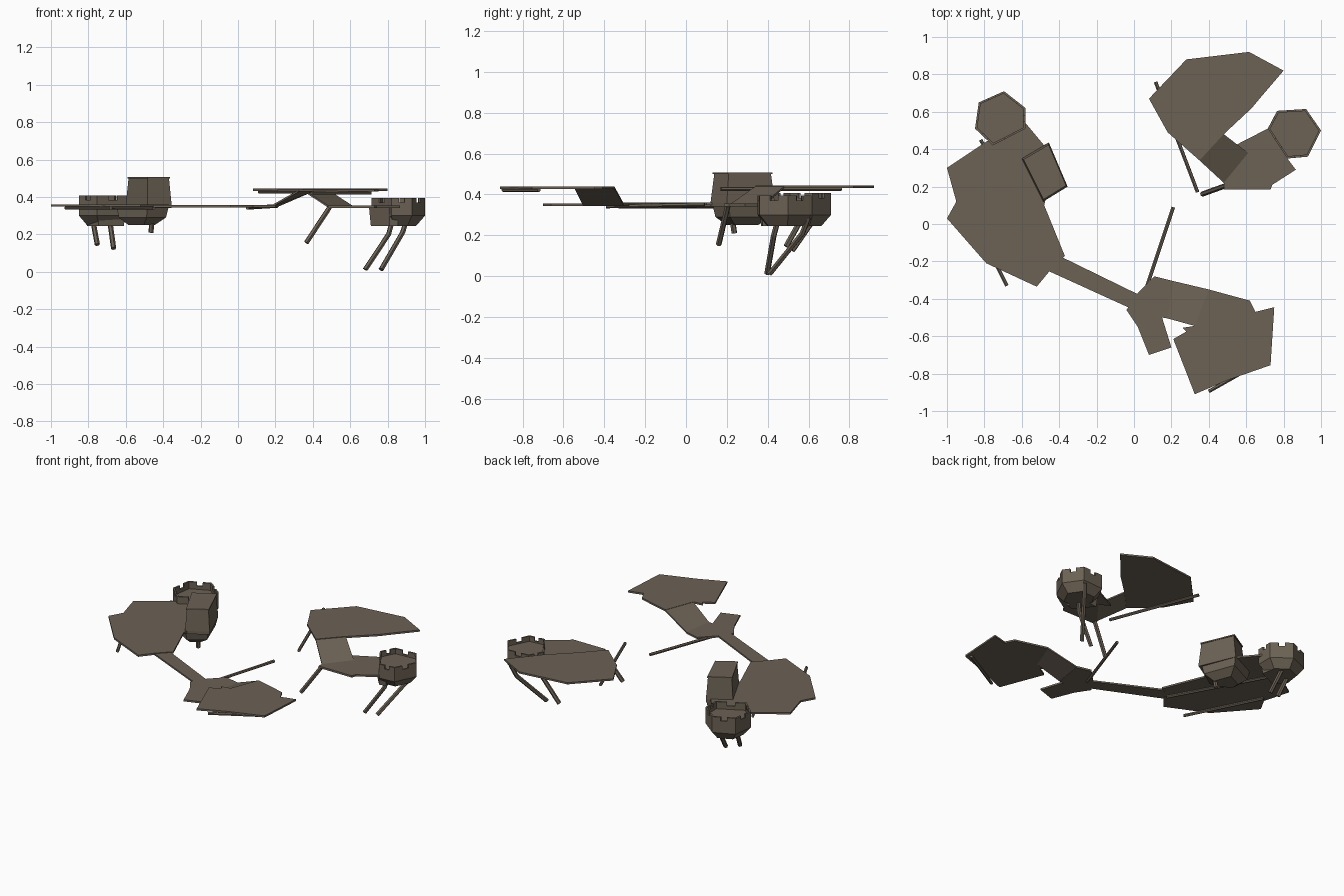
import bpy, bmesh, math
from mathutils import Vector

if "Cube" in bpy.data.objects:
    bpy.data.objects.remove(bpy.data.objects["Cube"])

mat = bpy.data.materials.new("weathered_brown")
mat.diffuse_color = (0.15, 0.122, 0.09, 1)
mat.use_nodes = True
mat.node_tree.nodes["Principled BSDF"].inputs["Base Color"].default_value = mat.diffuse_color


def finish(name, bm):
    bmesh.ops.recalc_face_normals(bm, faces=bm.faces[:])
    me = bpy.data.meshes.new(name)
    bm.to_mesh(me)
    bm.free()
    me.materials.append(mat)
    ob = bpy.data.objects.new(name, me)
    bpy.context.collection.objects.link(ob)
    return ob


def loft(bm, rings):
    """Closed solid through matching rings of 3D points."""
    vs = [[bm.verts.new(p) for p in r] for r in rings]
    n = len(vs[0])
    bm.faces.new(vs[0])
    bm.faces.new(vs[-1])
    for a, b in zip(vs, vs[1:]):
        for i in range(n):
            j = (i + 1) % n
            bm.faces.new((a[i], a[j], b[j], b[i]))


def flat(pts, z, s=1.0):
    c = sum((Vector(p) for p in pts), Vector((0, 0))) / len(pts)
    return [(*(c + (Vector(p) - c) * s), z) for p in pts]


def plate(name, pts, z0, z1):
    bm = bmesh.new()
    loft(bm, [flat(pts, z0), flat(pts, z1)])
    return finish(name, bm)


def ramp(name, pts, t=0.01):
    bm = bmesh.new()
    loft(bm, [[(x, y, z - t) for x, y, z in pts], pts])
    return finish(name, bm)


def tube(name, pts, r=0.012, sides=6):
    """Straight or bent pole."""
    bm = bmesh.new()
    P = [Vector(p) for p in pts]
    rings = []
    d0 = (P[-1] - P[0]).normalized()
    u = d0.orthogonal().normalized()
    w = d0.cross(u)
    for p in P:
        rings.append([p + (u * math.cos(a) + w * math.sin(a)) * r
                      for a in [2 * math.pi * k / sides for k in range(sides)]])
    loft(bm, rings)
    return finish(name, bm)


def turret(name, pts, top):
    """Six-sided turret with tapered belly and notched parapet."""
    bm = bmesh.new()
    loft(bm, [flat(pts, 0.245, 0.66), flat(pts, 0.3), flat(pts, 0.36)])
    P = [Vector(p) for p in pts]
    c = sum(P, Vector((0, 0))) / 6
    for i in range(6):
        a, b = P[i], P[(i + 1) % 6]
        for t0, t1, h in ((0, .36, top), (.36, .64, top - .025), (.64, 1, top)):
            o0, o1 = a.lerp(b, t0), a.lerp(b, t1)
            q = [o0, o1, o1.lerp(c, .09), o0.lerp(c, .09)]
            loft(bm, [flat(q, 0.355), flat(q, h)])
    return finish(name, bm)


# lower decks
plate("left_deck", [(-1, .30), (-.79, .44), (-.58, .54), (-.48, .42), (-.43, .30),
                    (-.48, .10), (-.37, -.17), (-.45, -.25), (-.52, -.335),
                    (-.79, -.21), (-1, .03), (-.95, .12)], .348, .36)
plate("walkway", [(-.39, -.175), (.03, -.38), (-.01, -.455), (-.46, -.25)], .345, .356)
plate("junction_deck", [(.02, -.37), (.11, -.28), (.21, -.305), (.18, -.505), (.15, -.50),
                        (.2, -.66), (.08, -.70), (.02, -.55), (-.04, -.46)], .344, .356)
plate("right_deck", [(.48, .185), (.73, .185), (.74, .21), (.865, .29), (.82, .35),
                     (.86, .48), (.715, .51), (.54, .42), (.61, .38), (.48, .22)], .342, .355)

# upper decks
plate("front_upper_deck", [(.75, -.445), (.65, -.47), (.62, -.41), (.40, -.35), (.325, -.545),
                           (.26, -.555), (.28, -.575), (.21, -.615), (.325, -.91),
                           (.5, -.835), (.73, -.755)], .428, .44)
plate("back_upper_deck", [(.08, .67), (.28, .88), (.615, .92), (.80, .82), (.68, .68),
                          (.63, .62), (.48, .48), (.35, .34), (.18, .49)], .432, .444)

# ramps
ramp("front_ramp", [(.18, -.505, .356), (.21, -.305, .356), (.40, -.35, .438), (.325, -.545, .438)])
ramp("back_ramp", [(.48, .48, .44), (.35, .34, .44), (.48, .22, .355), (.61, .38, .355)])

# turrets and the blocks under them
turret("left_turret", [(-.695, .71), (-.58, .62), (-.58, .51), (-.755, .42), (-.85, .51), (-.83, .65)], .408)
turret("right_turret", [(.765, .605), (.92, .615), (1, .5), (.93, .36), (.82, .35), (.715, .51)], .395)
for nm, q in (("left_under_block", [(-.82, .53), (-.75, .44), (-.60, .51), (-.62, .6)]),
              ("right_under_block", [(.70, .49), (.81, .36), (.86, .37), (.84, .5)])):
    bm = bmesh.new()
    loft(bm, [flat(q, .245, .9), flat(q, .35)])
    finish(nm, bm)

# gatehouse tower with thin roof lip and tapered belly
base = [(-.455, .435), (-.355, .20), (-.485, .12), (-.60, .35)]
bm = bmesh.new()
loft(bm, [flat(base, .34), flat(base, .36), flat(base, .503, .88)])
loft(bm, [flat(base, .50, .93), flat(base, .508, .93)])
finish("tall_tower", bm)
bm = bmesh.new()
belly = [(-.455, .435), (-.37, .21), (-.485, .13), (-.65, .23), (-.65, .34)]
loft(bm, [flat(belly, .25, .5), flat(belly, .29, .9), flat(belly, .35)])
finish("tower_belly", bm)

# support legs
legs = {
    "right_leg_front": [(.83, .455, .29), (.805, .43, .2), (.68, .397, .012)],
    "right_leg_back": [(.905, .6, .29), (.88, .57, .21), (.765, .41, .012)],
    "left_leg_front": [(-.775, .56, .27), (-.752, .49, .145)],
    "left_leg_back": [(-.685, .62, .27), (-.665, .52, .125)],
    "tower_leg": [(-.46, .225, .29), (-.465, .237, .21)],
    "deck_leg": [(.49, .205, .345), (.365, .16, .155)],
}
for nm, p in legs.items():
    tube(nm, p, .014)

# poles running beneath the decks
poles = {
    "bridge_pole": [(.21, .09, .352), (.05, -.39, .342)],
    "back_deck_pole": [(.115, .76, .427), (.34, .17, .427)],
    "left_deck_pole_outer": [(-.68, -.33, .342), (-.92, .15, .342)],
    "left_deck_pole_inner": [(-.45, -.22, .342), (-.82, .45, .345)],
    "front_deck_pole": [(.40, -.895, .422), (.71, -.72, .422)],
}
for nm, p in poles.items():
    tube(nm, p, .01)
